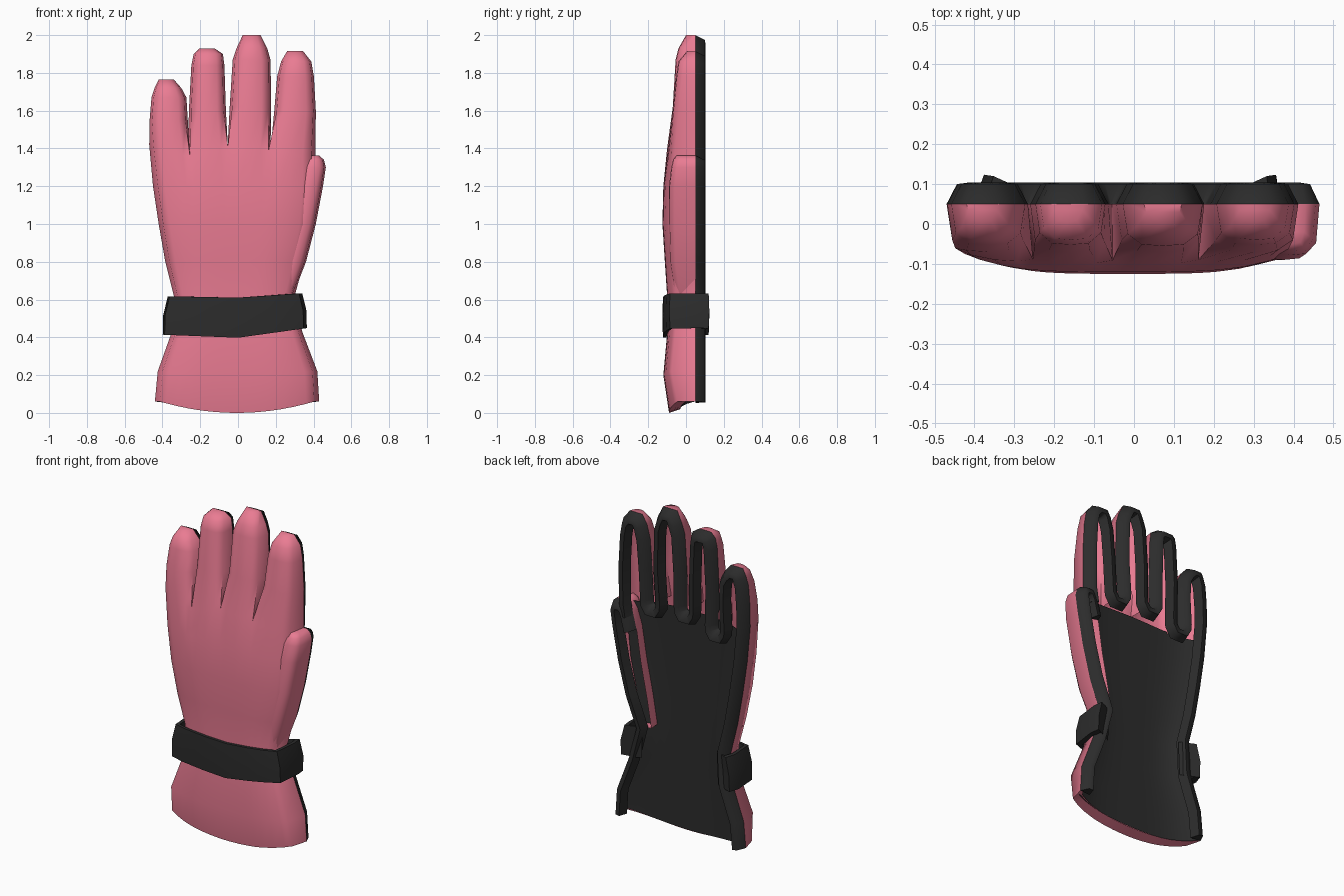
import bpy, bmesh, math
from mathutils import Vector

if "Cube" in bpy.data.objects:
    bpy.data.objects.remove(bpy.data.objects["Cube"])


def material(name, rgb):
    m = bpy.data.materials.new(name)
    m.diffuse_color = (*rgb, 1)
    m.use_nodes = True
    m.node_tree.nodes["Principled BSDF"].inputs["Base Color"].default_value = m.diffuse_color
    return m


PINK = material("pink_fabric", (0.82, 0.2, 0.29))
BLACK = material("black_rubber", (0.025, 0.025, 0.025))


def loft(name, grids, mat, closed=False, angle=50):
    """Skin one or more grids: (rows of points, cap_start, cap_end)."""
    bm = bmesh.new()
    for rows, cap_a, cap_b in grids:
        vs = [[bm.verts.new(p) for p in r] for r in rows]
        n = len(vs[0])
        for a, b in zip(vs, vs[1:]):
            for i in range(n if closed else n - 1):
                j = (i + 1) % n
                bm.faces.new((a[i], a[j], b[j], b[i]))
        if cap_a:
            bm.faces.new(vs[0])
        if cap_b:
            bm.faces.new(vs[-1])
    bmesh.ops.remove_doubles(bm, verts=bm.verts, dist=0.0005)
    bmesh.ops.recalc_face_normals(bm, faces=bm.faces)
    me = bpy.data.meshes.new(name)
    bm.to_mesh(me)
    bm.free()
    me.materials.append(mat)
    ob = bpy.data.objects.new(name, me)
    bpy.context.collection.objects.link(ob)
    bpy.ops.object.select_all(action='DESELECT')
    ob.select_set(True)
    bpy.context.view_layer.objects.active = ob
    bpy.ops.object.shade_smooth_by_angle(angle=math.radians(angle))
    return ob


EDGE = 0.05                       # y of the open rear edge of the shell
US = (-1, -0.6, 0, 0.6, 1)        # samples across one finger

# finger roots: x, z of outer edges and crotches
roots = [(-.47, 1.42), (-.265, 1.35), (-.055, 1.41), (.172, 1.39), (.41, 1.36)]

# palm and cuff rows: z middle, z edge, left x, right x, front y (first row is the hem)
palm = [(.02, .065, -.42, .41, -.03), (.0, .06, -.44, .43, -.09), (.2, .22, -.425, .42, -.12),
        (.42, .43, -.35, .34, -.10), (.62, .62, -.34, .30, -.10), (.8, .8, -.385, .35, -.112),
        (1.0, 1.0, -.42, .392, -.125), (1.2, 1.2, -.45, .412, -.12)]

# finger rows: z, left x, right x, front y
fingers = [
    [(1.55, -.468, -.266, -.07), (1.67, -.458, -.273, -.052), (1.72, -.442, -.3, -.04), (1.765, -.42, -.34, .005)],
    [(1.6, -.26, -.064, -.07), (1.84, -.247, -.072, -.052), (1.9, -.235, -.08, -.04), (1.93, -.205, -.125, .005)],
    [(1.62, -.044, .176, -.07), (1.87, -.028, .172, -.055), (1.93, -.008, .155, -.04), (2.0, .025, .12, .0)],
    [(1.6, .192, .412, -.07), (1.78, .207, .402, -.052), (1.86, .228, .388, -.04), (1.915, .26, .345, .005)]]

thumb = [(.62, .2, .29, -.06), (.8, .23, .36, -.085), (1.0, .27, .412, -.09), (1.2, .3, .45, -.09),
         (1.3, .325, .465, -.078), (1.34, .345, .455, -.068), (1.362, .375, .43, -.05)]


def finger_ring(z, xl, xr, f):
    c, h = (xl + xr) / 2, (xr - xl) / 2
    mid = [(c + .88 * h * u, f + .03 * u ** 4, z) for u in US]
    return [(xl, EDGE, z)] + mid + [(xr, EDGE, z)]


# top palm row, with slight dips at the crotches
top, ts = [], []
for k in range(4):
    (x0, z0), (x1, z1) = roots[k], roots[k + 1]
    for i, u in enumerate(US):
        if k and i == 0:
            continue
        s = (u + 1) / 2
        t = (x0 + s * (x1 - x0) + .47) / .88
        e = 2 * t - 1
        ts.append(t)
        top.append((-.03 + .44 * e * .95, -.10 + .03 * e ** 4 + .009 * abs(u) ** 3, z0 + s * (z1 - z0)))


def palm_ring(zm, ze, xl, xr, f):
    pts = []
    for t in ts:
        e = 2 * t - 1
        pts.append(((xl + xr) / 2 + (xr - xl) / 2 * e * .94, min(EDGE, f + .045 * e ** 4), zm + (ze - zm) * e * e))
    return [(xl, EDGE, ze)] + pts + [(xr, EDGE, ze)]


def root_pt(k):
    return (roots[k][0], EDGE, roots[k][1])


grids = [([palm_ring(*r) for r in palm] + [[root_pt(0)] + top + [root_pt(4)]], False, False)]
for k, rows in enumerate(fingers):
    base = [root_pt(k)] + top[4 * k:4 * k + 5] + [root_pt(k + 1)]
    grids.append(([base] + [finger_ring(*r) for r in rows], False, True))
loft("glove_shell", grids, PINK, angle=60)
loft("thumb_shell", [([finger_ring(*r) for r in thumb], True, True)], PINK, angle=60)


# black edging swept along the outline
def trim(name, path, width):
    P = [Vector(p) for p in path]
    rows = []
    for i, p in enumerate(P):
        d0 = (p - P[i - 1]).normalized() if i else None
        d1 = (P[i + 1] - p).normalized() if i < len(P) - 1 else d0
        d0 = d0 or d1
        n0, n1 = Vector((d0.y, -d0.x)), Vector((d1.y, -d1.x))
        n = (n0 + n1).normalized()
        n *= min(1.15, 1 / max(.3, n.dot(n1)))
        prof = [(0, EDGE), (.35, .1), (.75, .104), (1, EDGE)]
        rows.append([(p.x + n.x * a * width, y, p.y + n.y * a * width) for a, y in prof])
    loft(name, [(rows, True, True)], BLACK, closed=True, angle=60)


path = [(r[2], r[1]) for r in palm[1:]] + [roots[0]]
for k, rows in enumerate(fingers):
    path += [(r[1], r[0]) for r in rows] + [(r[2], r[0]) for r in reversed(rows)]
    x, z = roots[k + 1]
    if k < 3:
        path += [(x + a, z + b) for a, b in ((-.01, .03), (-.008, .008), (-.003, 0),
                                             (.003, 0), (.008, .008), (.01, .03))]
path += [roots[4], (.395, 1.27)]
trim("finger_edging", path, .074)

path = [(r[1], r[0]) for r in thumb[3:]] + [(r[2], r[0]) for r in reversed(thumb)]
path += [(r[3], r[1]) for r in reversed(palm[1:4])]
trim("thumb_edging", path, .066)

# black palm lining, recessed behind the edging
rows = []
for zm, ze, xl, xr, f in palm[1:] + [(1.37, 1.34, -.46, .40, 0)]:
    a, b = xl + .012, xr - .025
    row = []
    for i in range(13):
        e = i / 6 - 1
        y = -.03 + (.075 if e < 0 else .04) * e ** 4
        row.append((a + (b - a) * i / 12, y, max(zm, .022) + (ze - max(zm, .022)) * e * e))
    rows.append(row)
loft("palm_panel", [(rows, False, False)], BLACK)

# wrist strap wrapping the front and sides, ending in rear tabs
strap = [(-.285, .085), (-.365, .12), (-.385, .06), (-.375, -.085), (-.29, -.104), (-.15, -.118), (0, -.122),
         (.15, -.117), (.26, -.104), (.335, -.085), (.352, .06), (.345, .12), (.265, .085)]
rows = []
for x, y in strap:
    lift = .03 * max(0, x / .35) + .012 * abs(x) / .35
    zb, zt = .398 + lift * 1.2, .61 + lift * .55
    rows.append([(x * .94, y * .86, zb), (x * 1.035, y, zb), (x * 1.03, y * 1.03, (zb + zt) / 2),
                 (x * .965, y, zt), (x * .91, y * .86, zt)])
loft("wrist_strap", [(rows, True, True)], BLACK, closed=True, angle=50)
